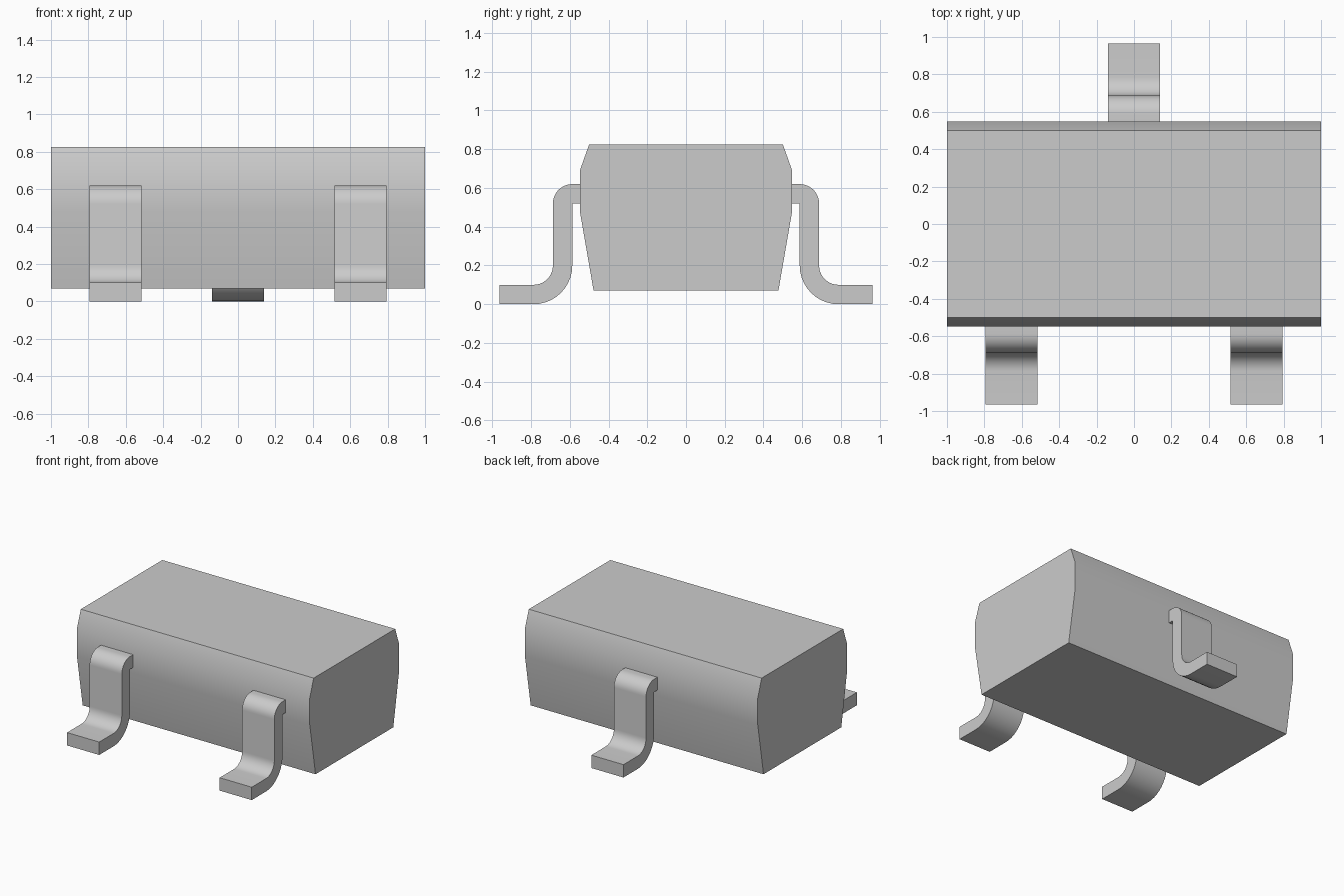
import bpy
import bmesh
from math import cos, sin, pi, radians

cube = bpy.data.objects.get("Cube")
if cube:
    bpy.data.objects.remove(cube, do_unlink=True)

grey = bpy.data.materials.new("light_grey")
grey.use_nodes = True
grey.diffuse_color = (0.6, 0.6, 0.6, 1)
grey.node_tree.nodes["Principled BSDF"].inputs["Base Color"].default_value = (0.6, 0.6, 0.6, 1)


def extrude_profile(name, profile, centre_x, width):
    """Extrude a (y, z) outline along x and smooth its gentle bends."""
    bm = bmesh.new()
    face = bm.faces.new([bm.verts.new((centre_x - width / 2, y, z)) for y, z in profile])
    swept = bmesh.ops.extrude_face_region(bm, geom=[face])["geom"]
    bmesh.ops.translate(bm, vec=(width, 0, 0),
                        verts=[v for v in swept if isinstance(v, bmesh.types.BMVert)])
    bmesh.ops.recalc_face_normals(bm, faces=bm.faces)
    mesh = bpy.data.meshes.new(name)
    bm.to_mesh(mesh)
    bm.free()
    mesh.materials.append(grey)
    obj = bpy.data.objects.new(name, mesh)
    bpy.context.collection.objects.link(obj)
    bpy.ops.object.select_all(action="DESELECT")
    obj.select_set(True)
    bpy.context.view_layer.objects.active = obj
    bpy.ops.object.shade_smooth_by_angle(angle=radians(30))
    return obj


def arc(cy, cz, radius, start, end, steps=10):
    angles = [start + (end - start) * i / steps for i in range(steps + 1)]
    return [(cy + radius * cos(a), cz + radius * sin(a)) for a in angles]


# Moulded body: tapered above and below the waist
half = [(0.477, 0.07), (0.548, 0.48), (0.548, 0.69), (0.5, 0.825)]
body_outline = half + [(-y, z) for y, z in reversed(half)]
extrude_profile("body", body_outline, 0, 2)

# Bent leads: shoulder, shank, and flat foot
thick = 0.1
shank_in, shank_out = 0.587, 0.687
bend_y, bend_z = 0.787, 0.2
lead_outline = (
    [(0.54, 0.52), (0.54, 0.62)]
    + arc(shank_in, 0.52, thick, pi / 2, 0)
    + arc(bend_y, bend_z, thick, pi, 1.5 * pi)
    + [(0.964, thick), (0.964, 0)]
    + arc(bend_y, bend_z, 2 * thick, 1.5 * pi, pi)
    + [(shank_in, 0.52)]
)
for name, x, side in (("front_right_lead", -0.655, -1),
                      ("front_left_lead", 0.655, -1),
                      ("back_lead", 0, 1)):
    extrude_profile(name, [(side * y, z) for y, z in lead_outline], x, 0.276)
